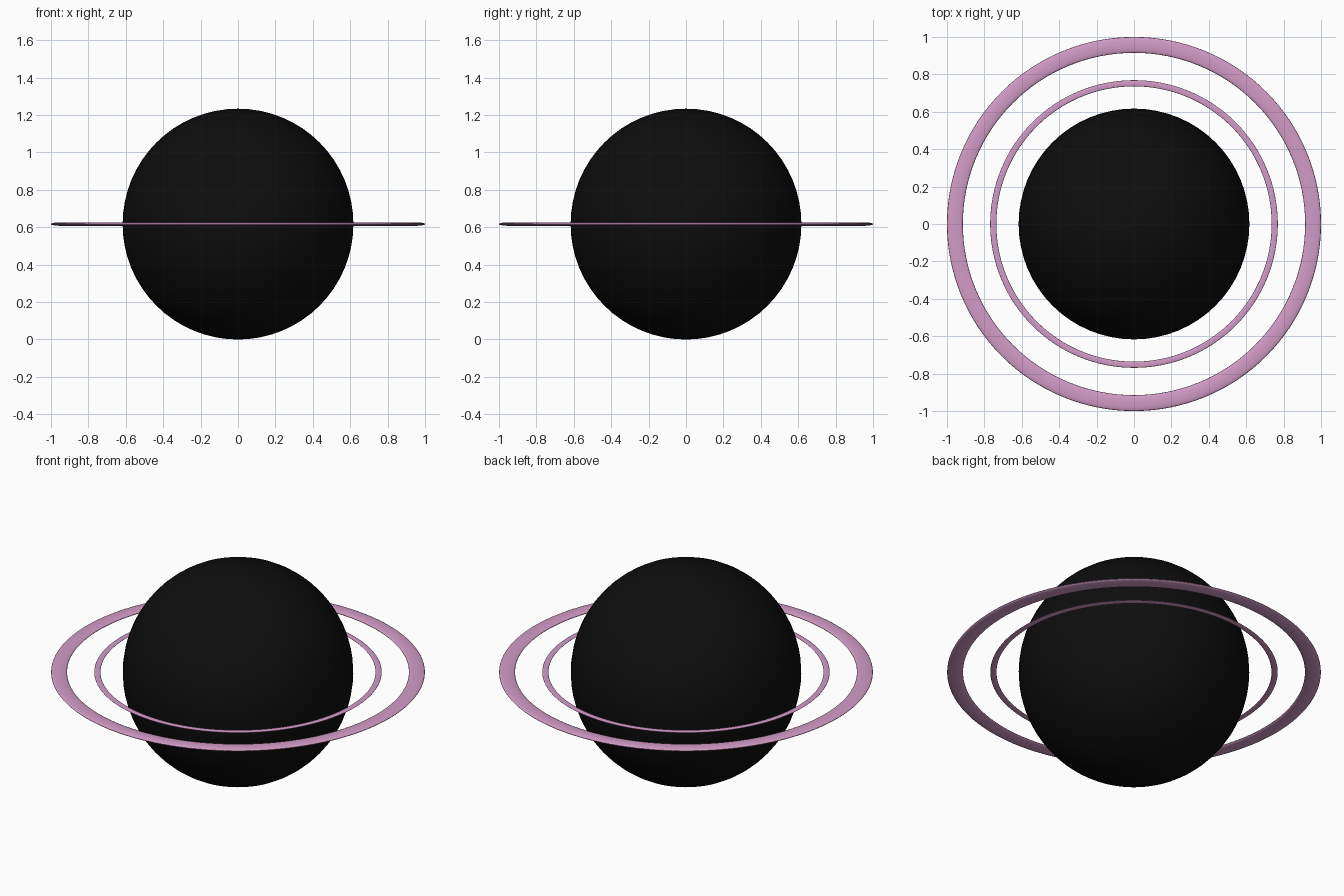
import bpy, math

if "Cube" in bpy.data.objects:
    bpy.data.objects.remove(bpy.data.objects["Cube"])

CENTRE_Z = 0.617


def material(name, rgb):
    m = bpy.data.materials.new(name)
    m.diffuse_color = (*rgb, 1.0)
    m.use_nodes = True
    m.node_tree.nodes["Principled BSDF"].inputs["Base Color"].default_value = m.diffuse_color
    return m


black = material("black", (0.004, 0.004, 0.004))
pink = material("pink", (0.65, 0.33, 0.57))


def finish(name, mat):
    obj = bpy.context.object
    obj.name = name
    obj.data.materials.append(mat)
    bpy.ops.object.shade_smooth()
    return obj


# Dark globe
bpy.ops.mesh.primitive_uv_sphere_add(segments=64, ring_count=32, radius=0.617,
                                     location=(0, 0, CENTRE_Z))
finish("globe", black)


# Flattened rings around the equator
def ring(name, inner, outer, flatten=0.21):
    bpy.ops.mesh.primitive_torus_add(
        major_segments=128, minor_segments=20,
        major_radius=(inner + outer) / 2, minor_radius=(outer - inner) / 2,
        location=(0, 0, CENTRE_Z))
    bpy.context.object.scale.z = flatten
    bpy.ops.object.transform_apply(location=False, rotation=False, scale=True)
    finish(name, pink)


ring("outer_ring", 0.915, 1.0)
ring("inner_ring", 0.736, 0.769)
